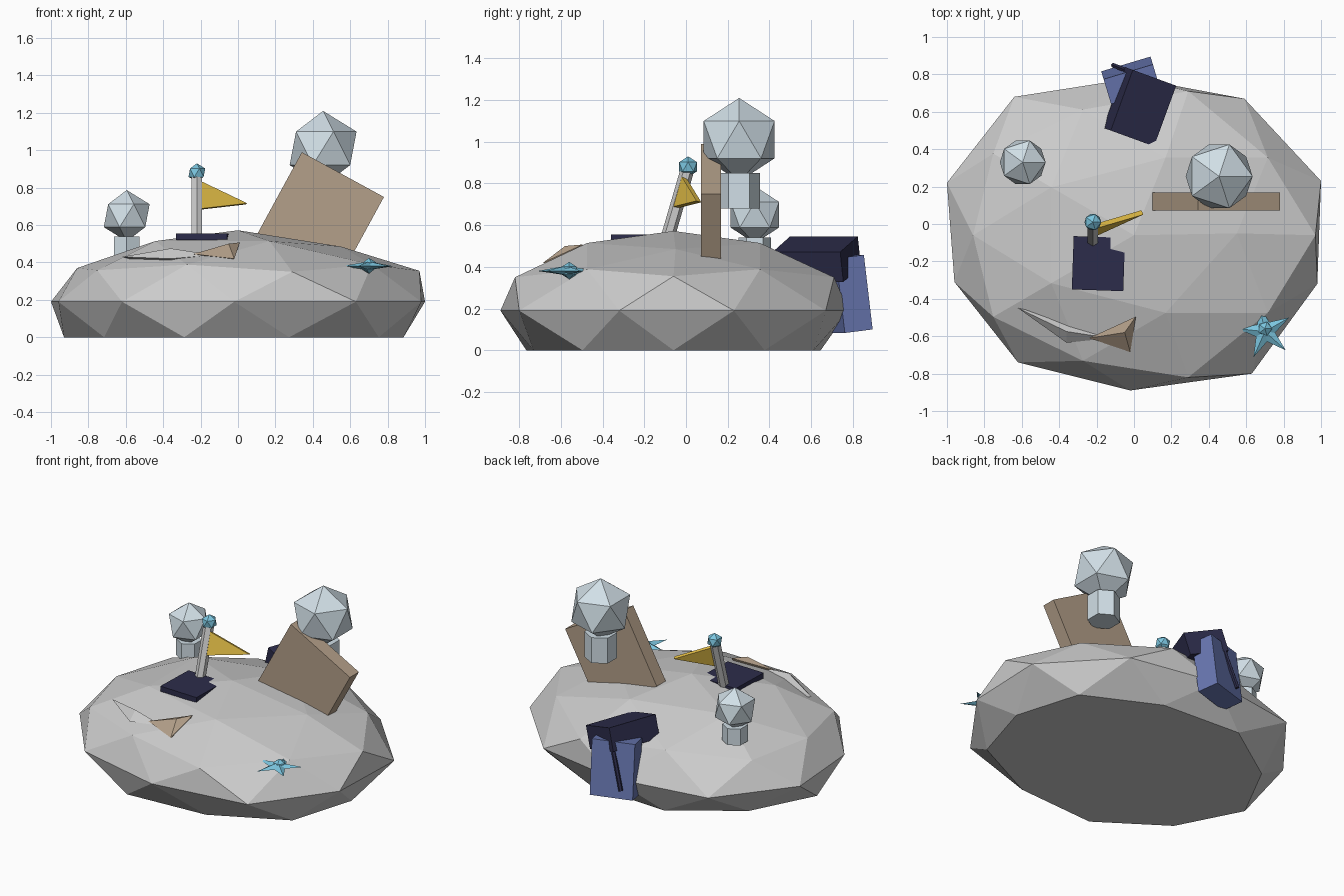
import bpy, bmesh
from mathutils import Vector, Matrix
from math import cos, sin, radians

if "Cube" in bpy.data.objects:
    bpy.data.objects.remove(bpy.data.objects["Cube"])


def mat(name, rgb):
    m = bpy.data.materials.new(name)
    m.diffuse_color = (*[(c / 255) ** 2.2 for c in rgb], 1)
    m.use_nodes = True
    m.node_tree.nodes["Principled BSDF"].inputs["Base Color"].default_value = m.diffuse_color
    return m


BEIGE = mat("beige", (178, 158, 136))
NAVY = mat("navy", (48, 48, 76))
BLUE = mat("blue", (104, 118, 176))
CYAN = mat("cyan", (122, 196, 222))
YELLOW = mat("yellow", (226, 188, 72))
PALE = mat("pale", (208, 222, 230))


def finish(name, bm, m=None):
    bmesh.ops.recalc_face_normals(bm, faces=bm.faces)
    me = bpy.data.meshes.new(name)
    bm.to_mesh(me)
    bm.free()
    ob = bpy.data.objects.new(name, me)
    bpy.context.collection.objects.link(ob)
    if m:
        me.materials.append(m)
    return ob


def box(name, size, loc, rot, m):
    bm = bmesh.new()
    bmesh.ops.create_cube(bm, size=1)
    bmesh.ops.scale(bm, vec=size, verts=bm.verts)
    ob = finish(name, bm, m)
    ob.location, ob.rotation_euler = loc, [radians(a) for a in rot]
    return ob


def ball(name, r, loc, m):
    bm = bmesh.new()
    bmesh.ops.create_icosphere(bm, subdivisions=1, radius=r)
    ob = finish(name, bm, m)
    ob.location = loc


def rod(name, p, q, r, m=None):
    p, q = Vector(p), Vector(q)
    bm = bmesh.new()
    bmesh.ops.create_cone(bm, cap_ends=True, segments=6, radius1=r, radius2=r,
                          depth=(q - p).length)
    ob = finish(name, bm, m)
    ob.location = (p + q) / 2
    ob.rotation_euler = (q - p).to_track_quat('Z', 'Y').to_euler()


def hull(name, pts, m=None):
    bm = bmesh.new()
    for p in pts:
        bm.verts.new(p)
    bmesh.ops.convex_hull(bm, input=bm.verts)
    finish(name, bm, m)


# Mound: squashed icosphere, flat underside, silhouette points pulled to shape
bm = bmesh.new()
bmesh.ops.create_icosphere(bm, subdivisions=2, radius=1)
bmesh.ops.transform(bm, matrix=Matrix.Translation((0, -.06, .185)) @
                    Matrix.Diagonal((1.04, .83, .387, 1)), verts=bm.verts)
for p in [(1, .23, .19), (.98, -.32, .19), (.63, -.8, .19), (-.02, -.89, .19),
          (-.62, -.74, .19), (-.96, -.31, .19), (-1, .22, .19), (-.64, .68, .19),
          (0, .78, .19), (.59, .67, .19), (-.86, -.06, .37), (.97, -.06, .355),
          (.29, -.82, .35), (.29, .71, .35), (.55, -.05, .485)]:
    v = min(bm.verts, key=lambda w: (w.co - Vector(p)).length)
    v.co = p
for v in bm.verts:
    v.co.z = max(v.co.z, 0) if v.co.z > .012 else 0
finish("mound", bm)

# Faceted balls on short hexagonal stems
for side, x, y, z, r, sr, z0, z1 in [("right", .455, .255, 1.01, .2, .1, .68, .85),
                                     ("left", -.595, .33, .65, .137, .078, .43, .54)]:
    ball(side + "_crystal_ball", r, (x, y, z), PALE)
    rod(side + "_ball_stem", (x, y, z0), (x, y, z1), sr, PALE)

# Tilted square slab
box("leaning_slab", (.5, .095, .505), (.44, .12, .648), (0, 28.6, 0), BEIGE)

# Flag, pole, knob and base plate
box("flag_base", (.275, .285, .035), (-.19, -.212, .538), (0, 0, -2), NAVY)
rod("flag_pole", (-.22, -.1, .5), (-.22, .005, .86), .033)
ball("pole_knob", .05, (-.22, .01, .88), CYAN)
tri = [Vector(p) for p in ((-.2, -.01, .83), (-.2, -.05, .685), (.045, .062, .713))]
n = (tri[1] - tri[0]).cross(tri[2] - tri[0]).normalized() * .013
hull("pennant", [p + s * n for p in tri for s in (-1, 1)], YELLOW)

# Half-buried fish body and tail
hull("fish_body", [(-.62, -.45, .43), (-.13, -.61, .44), (-.36, -.635, .42),
                   (-.36, -.575, .475), (-.36, -.5, .36)])
hull("fish_tail", [(-.24, -.61, .445), (.01, -.495, .507), (-.02, -.685, .42),
                   (-.05, -.58, .5), (-.03, -.56, .4)], BEIGE)

# Starfish: five-pointed star with raised centre
bm = bmesh.new()
c = Vector((.7, -.575, .38))
top, low = bm.verts.new(c + Vector((0, 0, .025))), bm.verts.new(c - Vector((0, 0, .02)))
rim = []
for i in range(10):
    a, r = radians(30 + 36 * i), (.15, .055)[i % 2]
    rim.append(bm.verts.new(c + Vector((r * cos(a), r * sin(a), 0))))
for i in range(10):
    for apex in (top, low):
        bm.faces.new((rim[i], rim[(i + 1) % 10], apex))
finish("starfish", bm, CYAN)
ball("starfish_centre", .042, (.7, -.56, .382), CYAN)

# Bag at the back: blue body, navy flap block and strap
box("bag_body", (.275, .14, .36), (-.017, .768, .27), (7, 0, 16.7), BLUE)
box("bag_flap", (.258, .345, .15), (.03, .627, .437), (0, 17, -20), NAVY)
rod("bag_strap", (0, .805, .5), (-.11, .848, .16), .014, NAVY)
